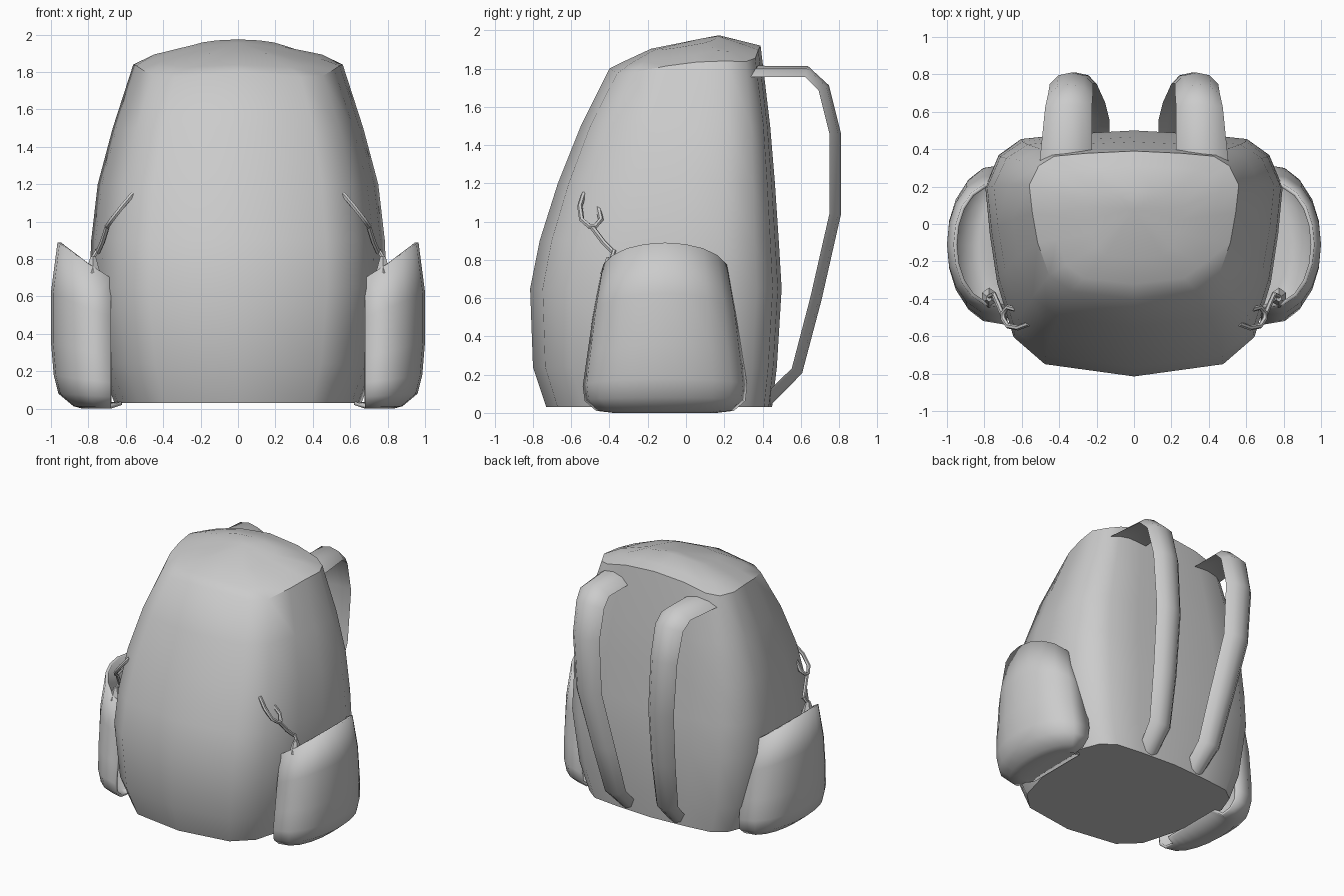
import bpy, bmesh, math
from mathutils import Vector

cube = bpy.data.objects.get("Cube")
if cube:
    bpy.data.objects.remove(cube, do_unlink=True)

grey = bpy.data.materials.new("plain_grey")
grey.use_nodes = True
GREY = (0.6, 0.6, 0.6, 1)
grey.diffuse_color = GREY
grey.node_tree.nodes["Principled BSDF"].inputs["Base Color"].default_value = GREY


def finish(name, bm, angle=50, mirror=False, solid=0):
    """Turn a bmesh into a smooth-shaded object, optionally thickened and mirrored."""
    bmesh.ops.recalc_face_normals(bm, faces=bm.faces)
    me = bpy.data.meshes.new(name)
    bm.to_mesh(me)
    bm.free()
    me.materials.append(grey)
    ob = bpy.data.objects.new(name, me)
    bpy.context.collection.objects.link(ob)
    bpy.ops.object.select_all(action="DESELECT")
    ob.select_set(True)
    bpy.context.view_layer.objects.active = ob
    bpy.ops.object.shade_smooth_by_angle(angle=math.radians(angle))
    if solid:
        m = ob.modifiers.new("thickness", "SOLIDIFY")
        m.thickness, m.offset = solid, -1
    if mirror:
        m = ob.modifiers.new("mirror", "MIRROR")
        m.use_clip = m.use_mirror_merge = False
    return ob


def loft(bm, rows, closed=True):
    """Bridge rows of points with quads and return the vertex rows."""
    vs = [[bm.verts.new(p) for p in row] for row in rows]
    n = len(rows[0])
    for a, b in zip(vs, vs[1:]):
        for i in range(n if closed else n - 1):
            j = (i + 1) % n
            bm.faces.new((a[i], a[j], b[j], b[i]))
    return vs


def interp(table, t):
    for (a, fa), (b, fb) in zip(table, table[1:]):
        if t <= b:
            return fa + (fb - fa) * max(0, (t - a) / (b - a))
    return table[-1][1]


# Main bag: horizontal sections (width share, depth share), closed by a domed lid
SECTION = [(0, 1), (.45, .985), (.76, .965), (.91, .9), (1, .77), (.97, .58), (.92, .38),
           (.81, .16), (.6, .05), (0, 0)]
SECTION += [(-x, y) for x, y in SECTION[-2:0:-1]]
LID = [(-.4, 1.8), (-.2, 1.9), (.17, 1.975), (.39, 1.92)]


def lid_height(x, y):
    return interp(LID, y) - .4 * x * x


# height, half width, front, back
levels = [(.03, .66, -.73, .45), (.24, .74, -.80, .475), (.65, .795, -.815, .5),
          (.9, .785, -.765, .485), (1.2, .75, -.67, .465), (1.5, .67, -.55, .44)]
rows = [[(x * w, f + (b - f) * d, z) for x, d in SECTION] for z, w, f, b in levels]
for s in (1, .8, .45):
    ring = [(x * .56 * s, -.4 + .79 * (.5 + (d - .5) * s)) for x, d in SECTION]
    rows.append([(x, y, lid_height(x, y)) for x, y in ring])
bm = bmesh.new()
vs = loft(bm, rows)
bm.faces.new(vs[0])
top = bm.verts.new((0, .08, lid_height(0, .08)))
n = len(SECTION)
for i in range(n):
    bm.faces.new((vs[-1][i], vs[-1][(i + 1) % n], top))
finish("bag_body", bm, 40)

# Side pockets: open-topped shells; height share, half length, outer x
shape = [(0, .27, .83), (.015, .36, .88), (.09, .42, .96), (.2, .43, .985), (.4, .41, 1.0),
         (.7, .38, 1.0), (1, .34, .965)]
COLS = 10
rows = [[(.62, -.11 + .25 * math.cos(math.pi * i / COLS), .02) for i in range(COLS + 1)]]
for h, r, out in shape:
    row = []
    for i in range(COLS + 1):
        a = math.pi * i / COLS
        rim = .7 + .19 * math.sin(a) ** .8
        row.append((.68 + (out - .68) * math.sin(a) ** .75, -.11 + r * math.cos(a), h * rim))
    rows.append(row)
bm = bmesh.new()
loft(bm, rows, closed=False)
pocket = finish("side_pockets", bm, 60, mirror=True, solid=.02)

# Shoulder straps: arched section swept along a path; x, y, z, half width
path = [(.365, .33, 1.785, .14), (.35, .63, 1.785, .125), (.34, .72, 1.70, .12),
        (.335, .78, 1.46, .115), (.31, .78, 1.04, .11), (.26, .68, .6, .105),
        (.225, .58, .22, .095), (.21, .42, .06, .08)]
ARCH = [(-1, -.03), (-.6, .015), (0, .03), (.6, .015), (1, -.03), (.5, -.02), (0, -.01), (-.5, -.02)]
pts = [Vector((0, p[1], p[2])) for p in path]
rows = []
for i, (x, y, z, w) in enumerate(path):
    t = (pts[min(i + 1, len(pts) - 1)] - pts[max(i - 1, 0)]).normalized()
    normal = Vector((0, -t.z, t.y))
    rows.append([Vector((x + u * w, y, z)) + normal * v for u, v in ARCH])
bm = bmesh.new()
vs = loft(bm, rows)
bm.faces.new(vs[0])
bm.faces.new(vs[-1])
finish("shoulder_straps", bm, 50, mirror=True)


# Zip pulls: cord loop, link and small stopper
def cord(name, points, radius, cyclic=False):
    """Sweep a six-sided section along a path."""
    pts = [Vector(p) for p in points]
    rows = []
    for i, p in enumerate(pts):
        nxt = pts[(i + 1) % len(pts)] if cyclic else pts[min(i + 1, len(pts) - 1)]
        prv = pts[i - 1] if cyclic else pts[max(i - 1, 0)]
        t = (nxt - prv).normalized()
        side = t.cross(Vector((.8, 0, .6))).normalized()
        up = side.cross(t)
        rows.append([p + radius * (side * math.cos(k * math.pi / 3) + up * math.sin(k * math.pi / 3))
                     for k in range(6)])
    bm = bmesh.new()
    vs = loft(bm, rows + rows[:1] if cyclic else rows)
    if cyclic:
        bmesh.ops.remove_doubles(bm, verts=bm.verts, dist=1e-5)
    else:
        bm.faces.new(vs[0])
        bm.faces.new(vs[-1])
    finish(name, bm, 50, mirror=True)


cord("zip_pull_loops", [(.70, -.475, .975), (.675, -.445, 1.01), (.62, -.46, 1.08),
                        (.565, -.50, 1.145), (.565, -.535, 1.145), (.62, -.555, 1.08),
                        (.675, -.545, 1.01), (.70, -.505, .975)], .014, True)
cord("zip_pull_links", [(.70, -.49, .97), (.725, -.43, .89), (.75, -.375, .835)], .014)
cord("zip_hooks", [(.75, -.375, .85), (.78, -.39, .80), (.775, -.42, .75), (.765, -.43, .69)], .012)

bm = bmesh.new()
bmesh.ops.create_cone(bm, cap_ends=True, segments=6, radius1=.055, radius2=.02, depth=.09)
for v in bm.verts:
    v.co = Vector((v.co.x * .8 + .775, v.co.y - .395, v.co.z + .77))
finish("zip_stoppers", bm, 30, mirror=True)
